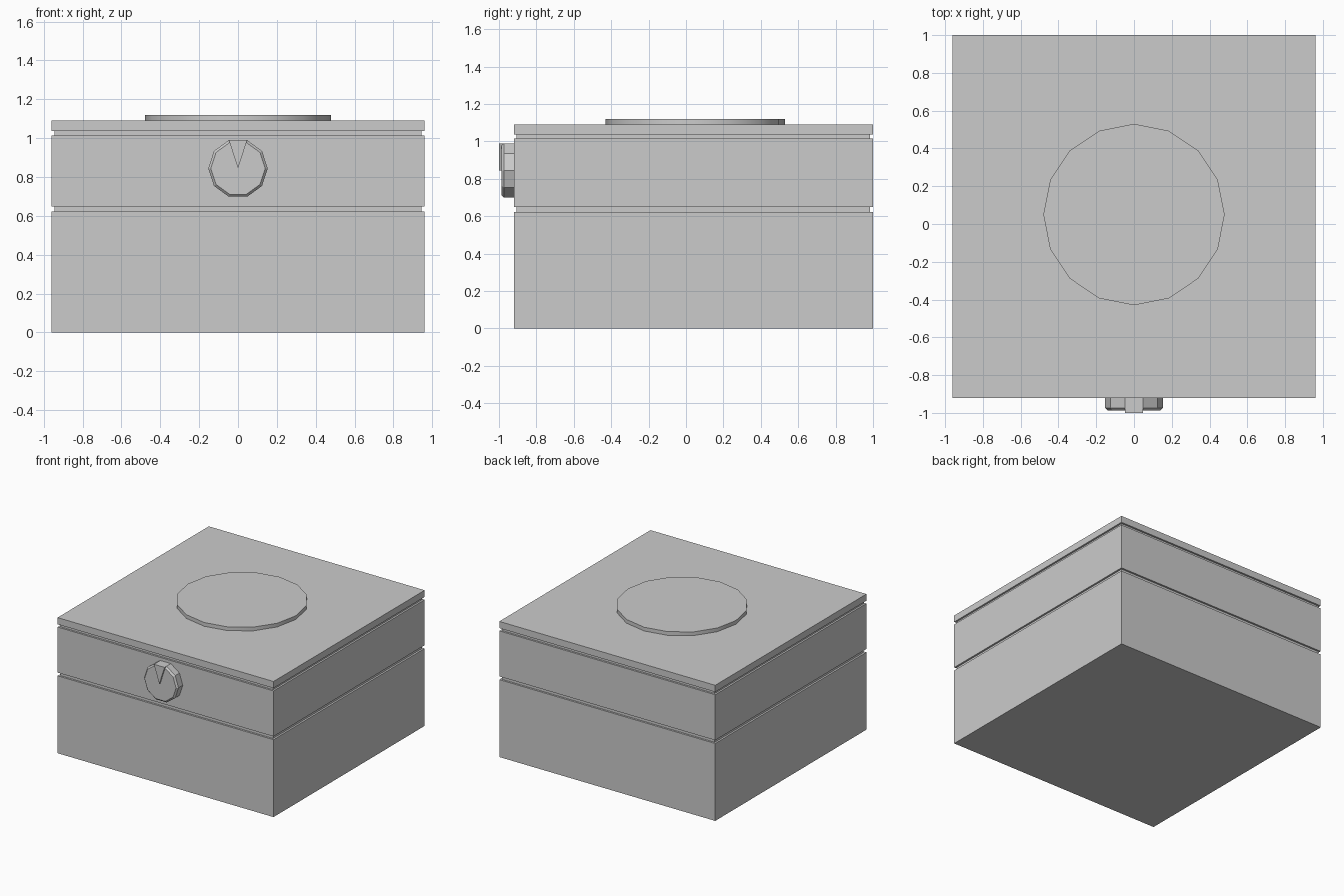
import bpy, bmesh
from math import cos, sin, pi, radians

if "Cube" in bpy.data.objects:
    bpy.data.objects.remove(bpy.data.objects["Cube"])


def loft(name, rings):
    """Skin equal-length rings of points and cap both ends."""
    bm = bmesh.new()
    loops = [[bm.verts.new(p) for p in ring] for ring in rings]
    n = len(loops[0])
    for a, b in zip(loops, loops[1:]):
        for i in range(n):
            j = (i + 1) % n
            bm.faces.new((a[i], a[j], b[j], b[i]))
    bm.faces.new(loops[0])
    bm.faces.new(loops[-1])
    bmesh.ops.recalc_face_normals(bm, faces=bm.faces[:])
    mesh = bpy.data.meshes.new(name)
    bm.to_mesh(mesh)
    bm.free()
    obj = bpy.data.objects.new(name, mesh)
    bpy.context.collection.objects.link(obj)
    return obj


CY = 0.04          # body centre in y
HALF = 0.96        # body half width
GROOVE = 0.015     # groove depth


def square(inset, z):
    h = HALF - inset
    return [(x * h, CY + y * h, z) for x, y in ((-1, -1), (1, -1), (1, 1), (-1, 1))]


# Square body with two grooves running all the way round
profile = [(0, 0), (0, 0.622), (GROOVE, 0.622), (GROOVE, 0.648), (0, 0.648),
           (0, 1.014), (GROOVE, 1.014), (GROOVE, 1.036), (0, 1.036), (0, 1.09)]
loft("body", [square(i, z) for i, z in profile])

# Round plate on top, 16 sides
plate = loft("top_plate", [[(0.48 * cos(k * pi / 8), 0.05 + 0.48 * sin(k * pi / 8), z)
                            for k in range(16)] for z in (1.08, 1.12)])
bpy.context.view_layer.objects.active = plate
plate.select_set(True)
bpy.ops.object.shade_smooth_by_angle(angle=radians(30))

# Ten-sided front knob with a chamfered rim
KZ, KR = 0.844, 0.153


def knob_point(r, k, y):
    return (r * cos(k * pi / 5), y, KZ + r * sin(k * pi / 5))


loft("knob", [[knob_point(r, k, y) for k in range(10)]
              for r, y in ((KR, -0.915), (KR, -0.974), (KR - 0.013, -0.987))])

# Raised wedge pointer filling the top sector of the knob
loft("knob_pointer", [[(0, y, KZ), knob_point(KR, 2, y), knob_point(KR, 3, y)]
                      for y in (-0.915, -1.0)])
